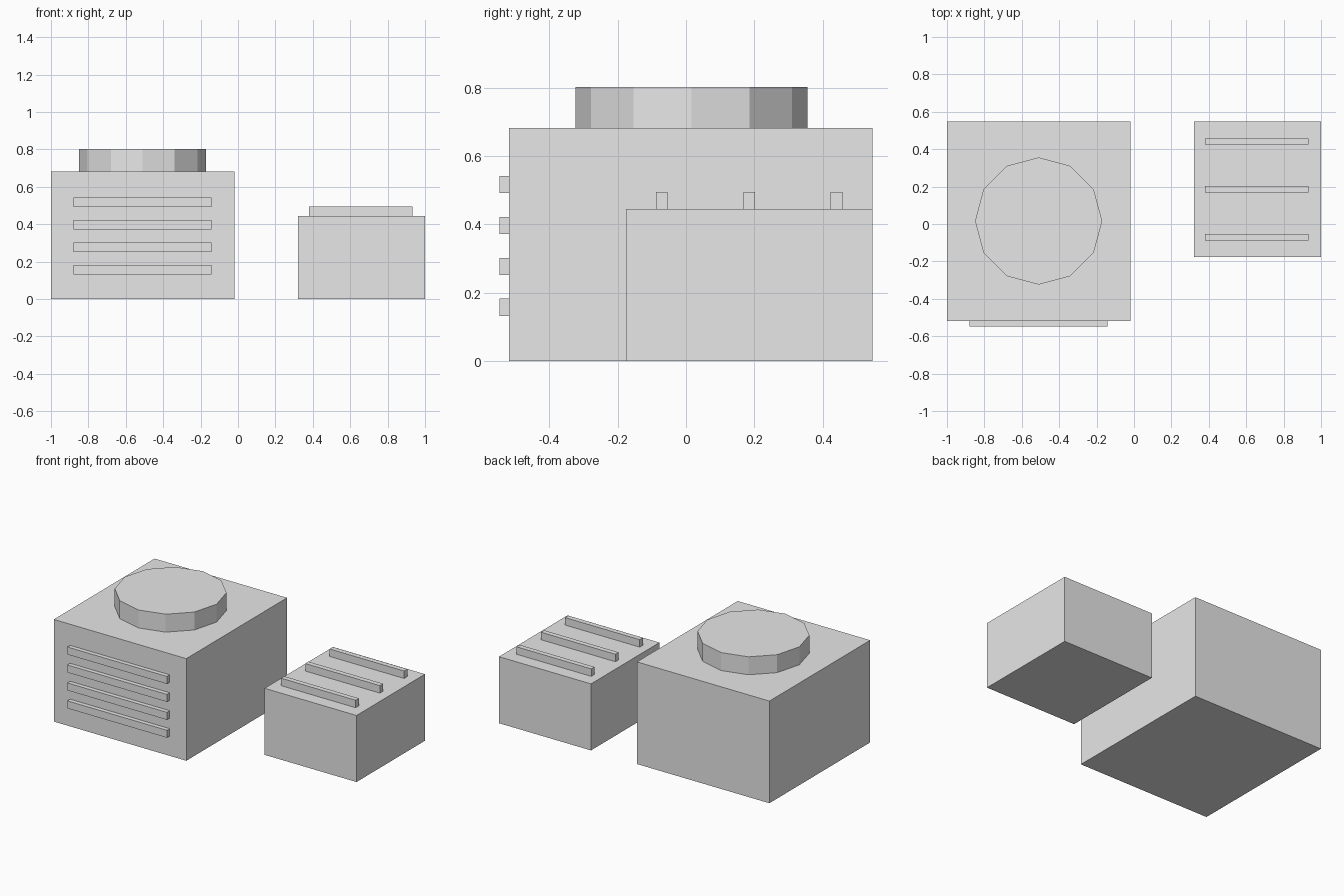
import bpy
import bmesh
from mathutils import Matrix, Vector

cube = bpy.data.objects.get("Cube")
if cube:
    bpy.data.objects.remove(cube, do_unlink=True)

grey = bpy.data.materials.new("light_grey")
grey.use_nodes = True
colour = (0.8, 0.8, 0.8, 1)
grey.diffuse_color = colour
grey.node_tree.nodes["Principled BSDF"].inputs["Base Color"].default_value = colour


def finish(name, bm):
    mesh = bpy.data.meshes.new(name)
    bm.to_mesh(mesh)
    bm.free()
    mesh.materials.append(grey)
    bpy.context.collection.objects.link(bpy.data.objects.new(name, mesh))


def box(name, low, high):
    low, high = Vector(low), Vector(high)
    place = Matrix.Translation((low + high) / 2) @ Matrix.Diagonal((*(high - low), 1))
    bm = bmesh.new()
    bmesh.ops.create_cube(bm, size=1, matrix=place)
    finish(name, bm)


def drum(name, centre, radius, height, sides):
    bm = bmesh.new()
    bmesh.ops.create_cone(bm, cap_ends=True, segments=sides, radius1=radius,
                          radius2=radius, depth=height,
                          matrix=Matrix.Translation(centre))
    finish(name, bm)


# Large unit with its round fan housing
box("large_housing", (-1, -0.518, 0), (-0.02, 0.547, 0.683))
drum("fan_housing", (-0.51, 0.016, 0.743), 0.34, 0.12, 12)

# Front grille slats
for i in range(4):
    z = 0.132 + i * 0.12
    box(f"grille_slat_{i + 1}", (-0.88, -0.547, z), (-0.143, -0.51, z + 0.05))

# Small unit with ribs across the top
box("small_housing", (0.32, -0.176, 0), (1, 0.547, 0.445))
for i in range(3):
    y = -0.088 + i * 0.256
    box(f"top_rib_{i + 1}", (0.38, y, 0.44), (0.932, y + 0.034, 0.495))
